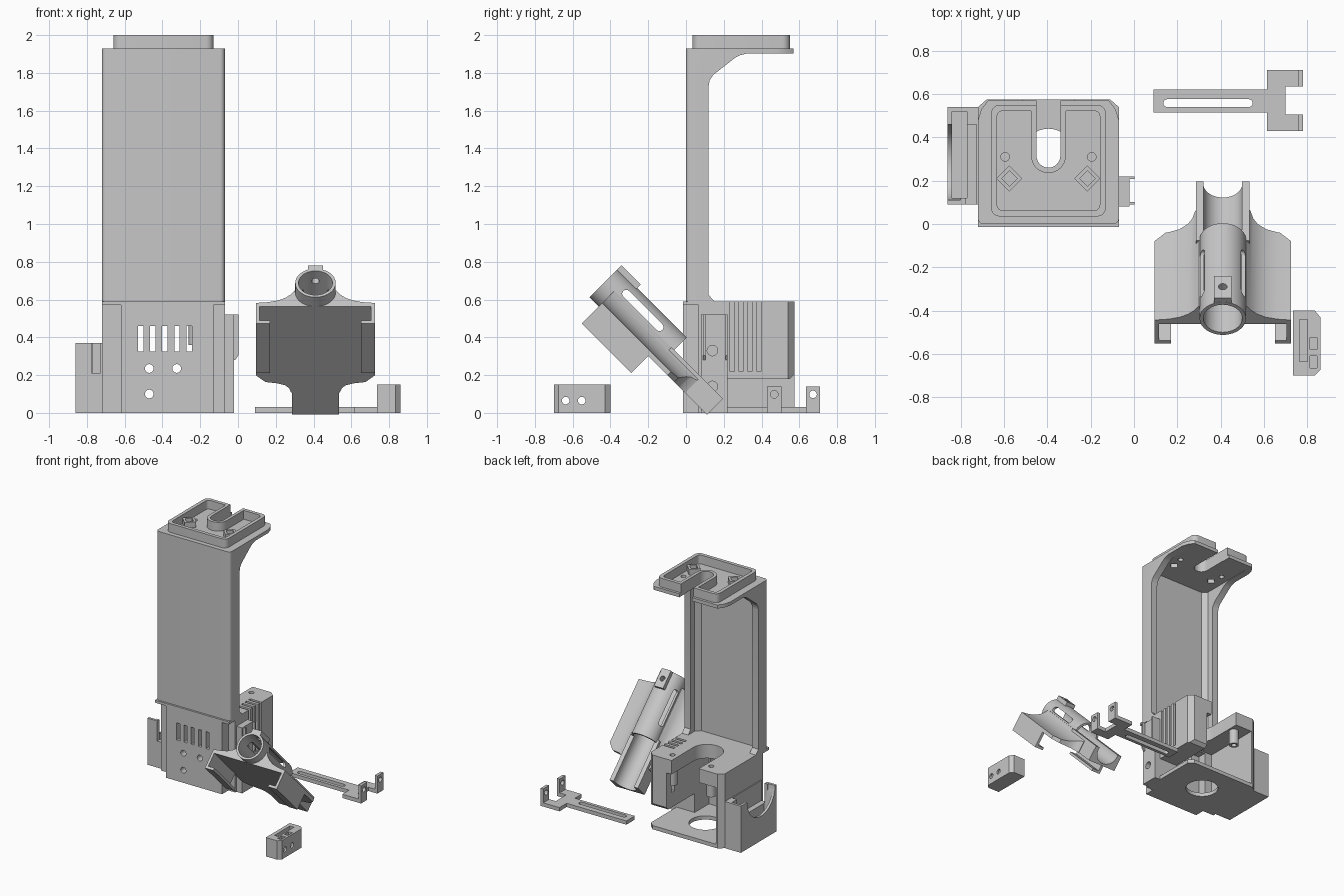
import bpy, bmesh, math

if "Cube" in bpy.data.objects:
    bpy.data.objects.remove(bpy.data.objects["Cube"])

grey = bpy.data.materials.new("plain_grey")
grey.diffuse_color = (0.57, 0.57, 0.57, 1)
grey.use_nodes = True
grey.node_tree.nodes["Principled BSDF"].inputs["Base Color"].default_value = grey.diffuse_color


def prism(name, pts, axis, lo, hi):
    """Extrude a 2D outline along an axis. X: (y,z)  Y: (x,z)  Z: (x,y)"""
    place = {'X': lambda a, b, t: (t, a, b),
             'Y': lambda a, b, t: (a, t, b),
             'Z': lambda a, b, t: (a, b, t)}[axis]
    bm = bmesh.new()
    low = [bm.verts.new(place(a, b, lo)) for a, b in pts]
    top = [bm.verts.new(place(a, b, hi)) for a, b in pts]
    n = len(pts)
    bm.faces.new(low)
    bm.faces.new(top)
    for i in range(n):
        j = (i + 1) % n
        bm.faces.new((low[i], low[j], top[j], top[i]))
    bmesh.ops.recalc_face_normals(bm, faces=bm.faces)
    me = bpy.data.meshes.new(name)
    bm.to_mesh(me)
    bm.free()
    me.materials.append(grey)
    ob = bpy.data.objects.new(name, me)
    bpy.context.collection.objects.link(ob)
    return ob


def box(name, x0, x1, y0, y1, z0, z1):
    return prism(name, [(x0, y0), (x1, y0), (x1, y1), (x0, y1)], 'Z', z0, z1)


def arc(cx, cy, r, a0, a1, n):
    return [(cx + r * math.cos(math.radians(a0 + (a1 - a0) * i / n)),
             cy + r * math.sin(math.radians(a0 + (a1 - a0) * i / n))) for i in range(n + 1)]


def rod(name, axis, cx, cy, r, lo, hi, n=32):
    return prism(name, arc(cx, cy, r, 0, 360, n)[:-1], axis, lo, hi)


def rounded(x0, x1, y0, y1, r):
    return (arc(x1 - r, y1 - r, r, 0, 90, 6) + arc(x0 + r, y1 - r, r, 90, 180, 6)
            + arc(x0 + r, y0 + r, r, 180, 270, 6) + arc(x1 - r, y0 + r, r, 270, 360, 6))


def u_shape(cx, cy, r, y_end):
    """Slot with a round front end, open to the back."""
    return arc(cx, cy, r, 180, 360, 16) + [(cx + r, y_end), (cx - r, y_end)]


def combine(ob, op, tools):
    for tool in tools:
        mod = ob.modifiers.new("bool", 'BOOLEAN')
        mod.operation, mod.solver, mod.object = op, 'EXACT', tool
        bpy.context.view_layer.update()
        ev = ob.evaluated_get(bpy.context.evaluated_depsgraph_get())
        me = bpy.data.meshes.new_from_object(ev)
        ob.modifiers.clear()
        ob.data = me
        bpy.data.objects.remove(tool)


def cut(ob, *tools):
    combine(ob, 'DIFFERENCE', tools)


def fuse(ob, *tools):
    combine(ob, 'UNION', tools)


CX = -0.395  # centre line of the tower

# Tower: channel column with gussets and overhanging top plate
column = prism("column", [(0, .59), (.15, .59), (.12, .625), (.12, 1.73), (.125, 1.76), (.145, 1.79),
                          (.26, 1.88), (.285, 1.893), (.32, 1.902), (.57, 1.902), (.57, 1.93), (0, 1.93)],
               'X', -.72, -.07)
cut(column,
    prism("c", [(-.63, .035), (-.16, .035), (-.125, .07), (-.125, .5), (-.665, .5), (-.665, .07)],
        'Z', .55, 1.905),
    prism("c", u_shape(CX, .315, .055, .7), 'Z', 1.85, 2.1))
for s in (-1, 1):  # rounded front edges, clipped rear corners, screw and nut holes
    x = CX + s * .325
    cut(column,
        prism("c", [(x + s * .02, -.02)] + [(x - s * (.025 - a), b) for a, b in
                                            arc(0, .025, .025, 270, 360, 6)] + [(x + s * .02, .025)],
              'Z', .5, 2),
        prism("c", [(x + s * .01, .48), (x, .48), (x - s * .015, .53), (x - s * .05, .575),
                    (x - s * .05, .7), (x + s * .01, .7)], 'Z', 1.88, 1.96),
        rod("c", 'Z', CX + s * .2, .31, .02, 1.8, 2.1, 20),
        rod("c", 'Z', CX + s * .18, .21, .036, 1.8, 2.1, 4))

# Raised tray rim on the top plate
rim = prism("top_rim", rounded(-.66, -.13, .035, .55, .04), 'Z', 1.925, 2.0)
pocket = prism("c", rounded(-.632, -.158, .063, .522, .025), 'Z', 1.93, 2.1)
cut(pocket, prism("c", u_shape(CX, .315, .08, .7), 'Z', 1.8, 2.2))
cut(rim, pocket, prism("c", u_shape(CX, .315, .055, .7), 'Z', 1.85, 2.1))
for s in (-1, 1):
    cut(rim, rod("c", 'Z', CX + s * .2, .31, .02, 1.8, 2.1, 20),
        rod("c", 'Z', CX + s * .18, .21, .036, 1.8, 2.1, 4))
    boss = rod("nut_boss", 'Z', CX + s * .18, .21, .06, 1.925, 1.975, 4)
    cut(boss, rod("c", 'Z', CX + s * .18, .21, .036, 1.8, 2.1, 4))

# Base housing, with its front corners stepped back below the ledge
base = prism("base_housing", [(-.72, 0), (-.07, 0), (-.07, .54), (-.11, .575), (-.68, .575), (-.72, .54)],
             'Z', 0, .59)
cut(base,
    box("c", -.8, -.62, -.1, .065, -.1, .57),
    box("c", -.13, .1, -.1, .065, -.1, .57),
    prism("c", u_shape(CX, .3, .12, .7), 'Z', .03, .7),           # open rear bay
    box("c", -.6, -.23, .04, .47, .03, .47),                      # inner cavity
    box("c", -.665, -.23, .11, .7, .03, .48),                     # wide rear opening
    prism("c", [(.22, .03), (.7, .03), (.7, .22), (.575, .205), (.55, .18), (.22, .18)],
          'X', -.25, .1),                                         # gap under the finned side
    rod("c", 'Z', CX, .32, .12, -.1, .1, 40))                     # floor hole
for y in (.245, .292, .339, .386):                                # cooling fins
    cut(base, box("c", -.17, .1, y - .011, y + .011, .22, .7))
for s in (-1, 1):                                                 # screw bosses under the deck
    x = CX + s * .17
    fuse(base, rod("b", 'Z', x, .49, .036, .36, .5, 24))
    cut(base, rod("c", 'Z', x, .49, .02, .3, .7, 20))

# Front panel with vents and screw holes, and the ledge under the column
panel = box("front_panel", -.62, -.13, -.015, .001, 0, .585)
ledge = box("front_ledge", -.72, -.07, -.015, 0, .57, .59)
for ob in (base, panel):
    for x in (-.515, -.452, -.388, -.323, -.258):
        cut(ob, box("c", x - .014, x + .014, -.1, .1, .325, .46))
    for x, z in ((-.47, .235), (-.325, .235), (-.47, .1)):
        cut(ob, rod("c", 'Y', x, z, .023, -.1, .1, 24))

# Right side channel with clip flanges
side = box("side_channel", -.08, -.02, .08, .22, 0, .52)
cut(side, rod("c", 'X', .14, .33, .028, -.2, .1, 24), rod("c", 'X', .14, .14, .028, -.2, .1, 24))
for y in (.09, .208):
    prism("clip_flange", [(-.03, .28), (-.015, .28), (.003, .305), (.003, .52), (-.03, .52)],
          'Y', y, y + .012)

# Left motor cradle box
holder = box("side_holder", -.86, -.715, .09, .54, 0, .37)
cut(holder,
    box("c", -.84, -.77, .12, .52, .04, .6),
    box("c", -.775, -.728, 0, .46, .21, .6),
    rod("c", 'X', .285, .37, .175, -1, -.8, 48))

# Flat T bracket with slot and two upright tabs
bracket = prism("t_bracket", [(.09, .515), (.615, .515), (.615, .43), (.78, .43), (.78, .505), (.7, .505),
                              (.7, .635), (.78, .635), (.78, .71), (.615, .71), (.615, .62), (.09, .62)],
                'Z', 0, .03)
cut(bracket, prism("c", arc(.153, .558, .018, 90, 270, 10) + arc(.53, .558, .018, 270, 450, 10),
                   'Z', -.1, .1))
for y in (.43, .635):
    tab = box("bracket_tab", .757, .78, y, y + .075, .001, .14)
    cut(tab, rod("c", 'X', y + .0375, .098, .02, .6, .9, 24))

# Small clamp block
block = prism("clamp_block", [(.735, -.7), (.835, -.7), (.86, -.675), (.86, -.43), (.835, -.4), (.735, -.4)],
              'Z', 0, .15)
cut(block, box("c", .765, .8, -.635, -.44, .1, .3))
for y in (-.552, -.637):
    cut(block, rod("c", 'X', y, .065, .02, .6, 1, 24),
        box("c", .812, .845, y - .027, y + .027, .03, .3))

# Tilted tube cradle, built lying along y and then turned down by 45 degrees
TX, TZ = .41, .178
half = [(.315, .071), (.315, .098), (.25, .104), (.2, .116), (.16, .136), (.13, .162), (.11, .19)]
tube = prism("tube_cradle", [(TX + a, b) for a, b in half] + [(TX - a, b) for a, b in reversed(half)],
             'Y', -.725, -.08)
for s in (-1, 1):  # shaped rear edge of the wings
    x = lambda a: TX + s * a
    cut(tube, prism("c", [(x(.4), -.21), (x(.315), -.21), (x(.265), -.16), (x(.2), -.15),
                          (x(.16), -.135), (x(.14), -.115), (x(.125), -.07), (x(.4), -.07)], 'Z', 0, .4))
fuse(tube,
     rod("c", 'Y', TX, TZ, .107, -.795, -.28, 48),
     box("c", TX - .124, TX + .124, -.3, .085, .0711, .192),
     box("c", TX - .04, TX + .04, -.794, -.65, .25, .311))
cut(tube,
    rod("c", 'Y', TX, TZ, .09, -1, .3, 48),
    rod("c", 'Z', TX, -.72, .02, .2, .5, 24),
    prism("c", arc(-.67, .222, .021, 90, 270, 10) + arc(-.42, .222, .021, 270, 450, 10),
          'X', 0, 1))
hooks = []
for s in (-1, 1):  # side walls with inward hooks
    x = lambda a: TX + s * a
    hooks.append(prism("cradle_hook", [(x(.315), .075), (x(.315), -.055), (x(.24), -.055), (x(.24), -.035),
                                       (x(.295), -.035), (x(.295), .075)], 'Y', -.725, -.354))
for ob in [tube] + hooks:
    ob.rotation_euler = (-math.pi / 4, 0, 0)

# Smooth the round faces, keep edges sharp
for ob in bpy.context.scene.objects:
    ob.select_set(True)
bpy.context.view_layer.objects.active = tube
bpy.ops.object.shade_smooth_by_angle(angle=math.radians(30))
